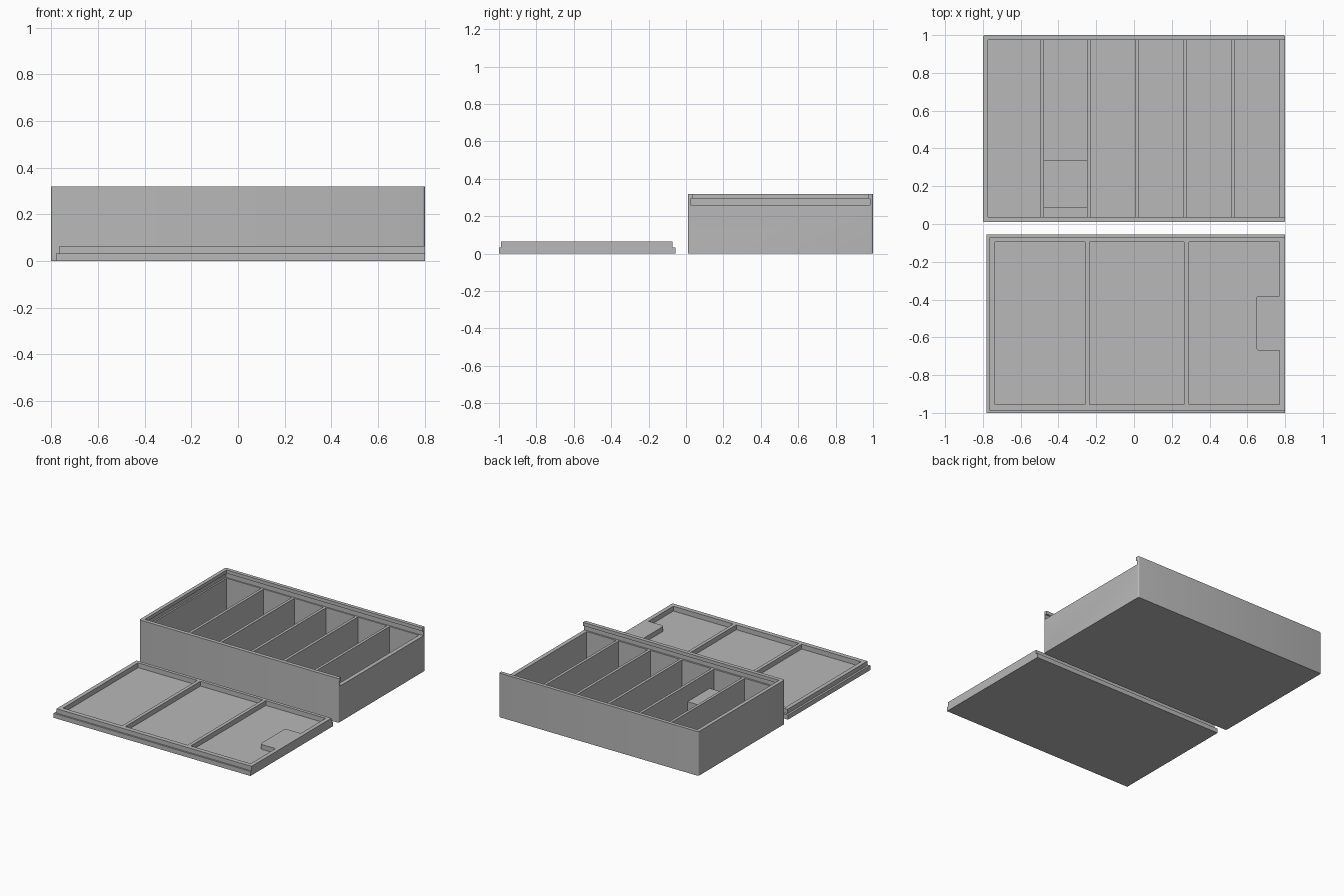
import bpy
import bmesh

cube = bpy.data.objects.get("Cube")
if cube:
    bpy.data.objects.remove(cube, do_unlink=True)

grey = bpy.data.materials.new("plain grey")
grey.use_nodes = True
colour = (0.48, 0.48, 0.48, 1)
grey.diffuse_color = colour
grey.node_tree.nodes["Principled BSDF"].inputs["Base Color"].default_value = colour


def box(name, x, y, z, radius=0, round_edge=lambda mid: True):
    """Box from three (low, high) ranges, with chosen upright edges rounded."""
    bm = bmesh.new()
    bmesh.ops.create_cube(bm, size=1)
    for v in bm.verts:
        v.co = [lo + (hi - lo) * (c + 0.5) for c, (lo, hi) in zip(v.co, (x, y, z))]
    if radius:
        edges = [e for e in bm.edges
                 if abs(e.verts[0].co.z - e.verts[1].co.z) > 1e-5
                 and round_edge(e.verts[0].co)]
        bmesh.ops.bevel(bm, geom=edges, offset=radius, segments=4,
                        profile=0.5, affect='EDGES')
    mesh = bpy.data.meshes.new(name)
    bm.to_mesh(mesh)
    bm.free()
    mesh.materials.append(grey)
    obj = bpy.data.objects.new(name, mesh)
    bpy.context.collection.objects.link(obj)
    return obj


def combine(target, other, operation):
    """Apply a boolean with a helper, then remove the helper."""
    mod = target.modifiers.new("shape", 'BOOLEAN')
    mod.operation = operation
    mod.solver = 'EXACT'
    mod.object = other
    bpy.context.view_layer.objects.active = target
    bpy.ops.object.modifier_apply(modifier=mod.name)
    bpy.data.objects.remove(other, do_unlink=True)


def cut(target, x, y, z):
    combine(target, box("cutter", x, y, z), 'DIFFERENCE')


# Tray with rounded upright corners
RIM, LEDGE, FLOOR = 0.32, 0.26, 0.025
inner_y = (0.038, 0.974)
tray = box("tray", (-0.8, 0.8), (0.01, 1.0), (0, RIM), 0.01)

# Lid slot, open at one end: narrow mouth above a wider groove
cut(tray, (-0.773, 0.9), inner_y, (LEDGE, RIM + 0.1))
cut(tray, (-0.785, 0.9), (0.025, 0.983), (LEDGE, 0.295))

# Six compartments, leaving five dividers between them
dividers = [-0.487, -0.24, 0.015, 0.27, 0.525]
starts = [-0.773] + [d + 0.01 for d in dividers]
ends = [d - 0.01 for d in dividers] + [0.77]
for cell in zip(starts, ends):
    cut(tray, cell, inner_y, (FLOOR, LEDGE + 0.02))

# Raised block in the second compartment
box("compartment_block", (starts[1], ends[1]), (0.085, 0.34), (FLOOR, 0.14))

# Sliding lid: flange with a narrower raised body
FLANGE, LID_TOP = 0.033, 0.065
lid = box("lid", (-0.78, 0.8), (-1.0, -0.056), (0, FLANGE))
combine(lid, box("lid_body", (-0.765, 0.8), (-0.988, -0.071), (0.01, LID_TOP)), 'UNION')

# Three sunken lid panels
for panel in ((-0.735, -0.26), (-0.235, 0.265), (0.29, 0.77)):
    cut(lid, panel, (-0.955, -0.095), (0.03, LID_TOP + 0.1))

# Finger grip block at the open end of the lid
box("finger_grip", (0.645, 0.77), (-0.67, -0.38), (0.03, LID_TOP),
    0.02, lambda mid: mid.x < 0.7)

# Soft shading on the rounded corners only
for obj in bpy.context.scene.objects:
    if obj.type == 'MESH':
        bpy.ops.object.select_all(action='DESELECT')
        obj.select_set(True)
        bpy.context.view_layer.objects.active = obj
        bpy.ops.object.shade_smooth_by_angle()
